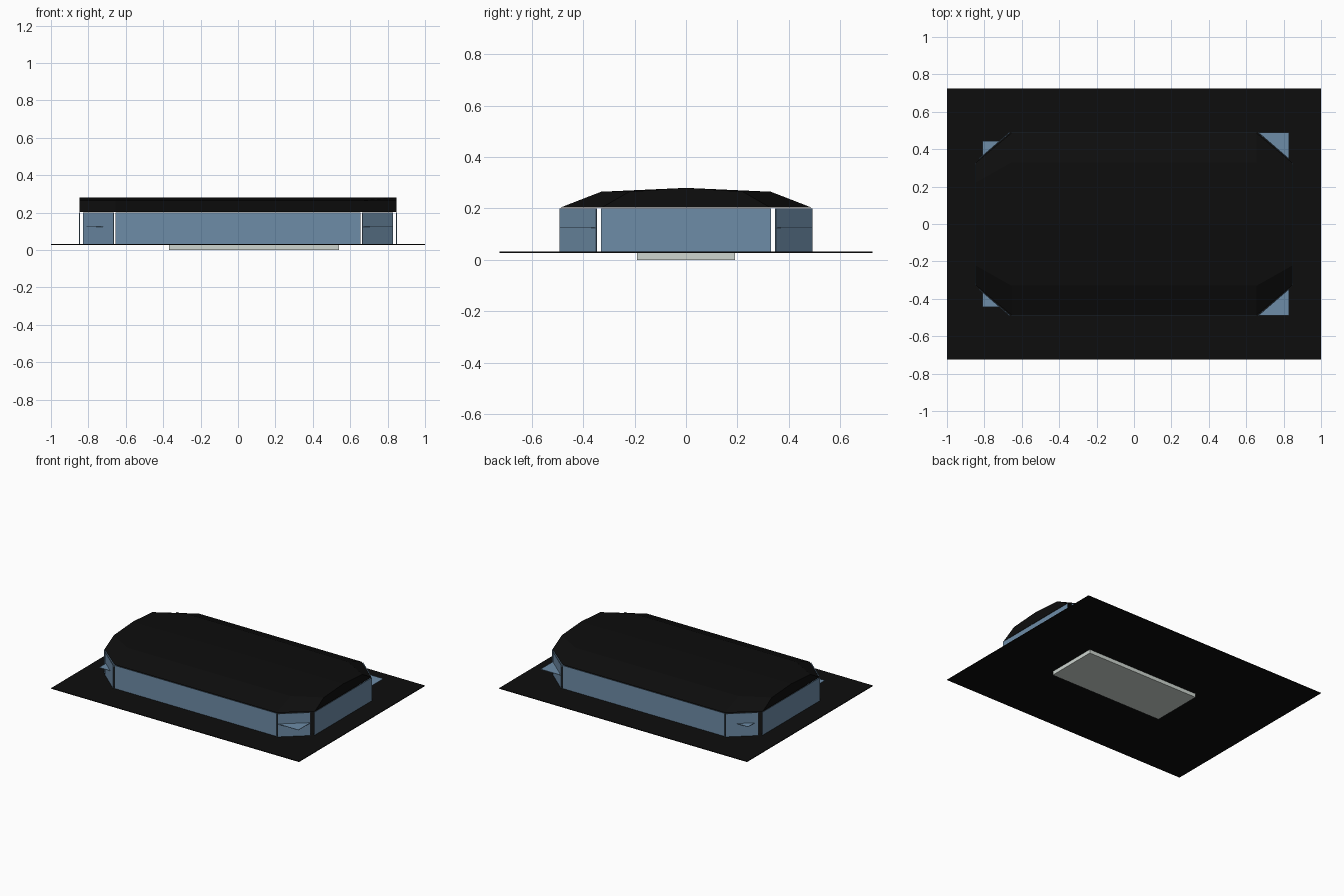
import bpy

if "Cube" in bpy.data.objects:
    bpy.data.objects.remove(bpy.data.objects["Cube"])


def material(name, rgb):
    m = bpy.data.materials.new(name)
    m.diffuse_color = (*rgb, 1)
    m.use_nodes = True
    m.node_tree.nodes["Principled BSDF"].inputs["Base Color"].default_value = m.diffuse_color
    return m


BLACK = material("black", (0.004, 0.004, 0.004))
BLUE = material("slate blue", (0.155, 0.265, 0.39))
GREY = material("pale grey", (0.62, 0.67, 0.63))


def mesh(name, verts, faces, mat):
    me = bpy.data.meshes.new(name)
    me.from_pydata(verts, [], faces)
    me.materials.append(mat)
    ob = bpy.data.objects.new(name, me)
    bpy.context.collection.objects.link(ob)
    return ob


def prism(name, outline, z0, z1, mat):
    """Closed vertical prism over a counter-clockwise outline."""
    n = len(outline)
    verts = [(x, y, z) for z in (z0, z1) for x, y in outline]
    faces = [tuple(reversed(range(n))), tuple(range(n, 2 * n))]
    faces += [(i, (i + 1) % n, (i + 1) % n + n, i + n) for i in range(n)]
    return mesh(name, verts, faces, mat)


def rect(x0, x1, y0, y1):
    return [(x0, y0), (x1, y0), (x1, y1), (x0, y1)]


# Ground sheet and the pad beneath it
prism("ground_sheet", rect(-1, 1, -0.725, 0.725), 0.027, 0.032, BLACK)
prism("base_pad", rect(-0.37, 0.54, -0.19, 0.19), 0, 0.027, GREY)

# Straight thin walls with small gaps at their ends
WALL_Z = (0.03, 0.2)
T = 0.004
for s, tag in ((-1, "a"), (1, "b")):
    y0, y1 = sorted((s * 0.49, s * (0.49 - T)))
    prism("long_wall_" + tag, rect(-0.655, 0.655, y0, y1), *WALL_Z, BLUE)
    x0, x1 = sorted((s * 0.85, s * (0.85 - T)))
    prism("end_wall_" + tag, rect(x0, x1, -0.33, 0.33), *WALL_Z, BLUE)

# Slanted corner walls, each with a flat triangular shelf
for sx in (-1, 1):
    for sy in (-1, 1):
        tag = ("left" if sx < 0 else "right") + ("_front" if sy < 0 else "_back")

        def place(points):
            pts = [(sx * x, sy * y) for x, y in points]
            return pts if sx * sy > 0 else pts[::-1]

        prism("corner_wall_" + tag, place([(0.665, 0.492), (0.662, 0.489),
              (0.827, 0.347), (0.83, 0.35)]), *WALL_Z, BLUE)
        if sx > 0:
            shelf = [(0.665, 0.49), (0.83, 0.35), (0.83, 0.49)]
        else:
            shelf = [(0.72, 0.443), (0.81, 0.367), (0.81, 0.443)]
        prism("corner_shelf_" + tag, place(shelf), 0.123, 0.126, BLUE)

# Shallow vaulted roof, its profile narrowing at both ends
PROFILE = [(-0.487, 0.204), (-0.33, 0.265), (0, 0.28), (0.33, 0.265), (0.487, 0.204)]
STATIONS = [(-0.848, 0.67), (-0.655, 1), (0.655, 1), (0.848, 0.67)]
n = len(PROFILE)
verts = [(x, y * k, z) for x, k in STATIONS for y, z in PROFILE]
faces = []
for s in range(len(STATIONS) - 1):
    for i in range(n):
        j = (i + 1) % n
        faces.append((s * n + i, (s + 1) * n + i, (s + 1) * n + j, s * n + j))
last = (len(STATIONS) - 1) * n
faces.append(tuple(range(n)))
faces.append(tuple(reversed(range(last, last + n))))
mesh("roof", verts, faces, BLACK)
